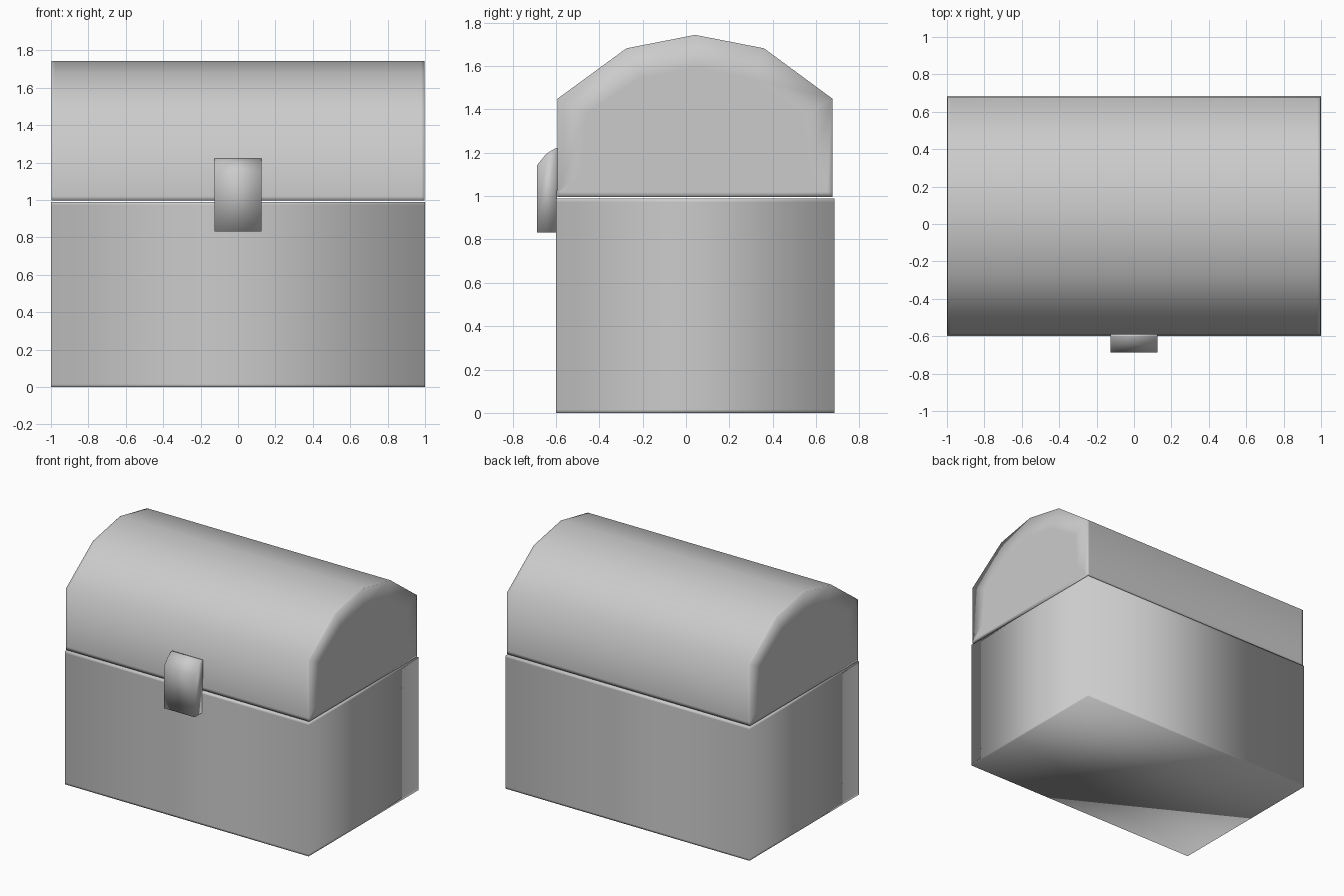
import bpy, bmesh
from mathutils import Vector

if "Cube" in bpy.data.objects:
    bpy.data.objects.remove(bpy.data.objects["Cube"])


def prism(name, profile, half_width, cuts=(), inset=0.0):
    """Extrude a (y, z) profile along x, add support loops, shade smooth."""
    bm = bmesh.new()
    face = bm.faces.new([bm.verts.new((-half_width, y, z)) for y, z in profile])
    ext = bmesh.ops.extrude_face_region(bm, geom=[face], use_keep_orig=True)
    moved = [g for g in ext["geom"] if isinstance(g, bmesh.types.BMVert)]
    bmesh.ops.translate(bm, verts=moved, vec=(2 * half_width, 0, 0))
    bmesh.ops.recalc_face_normals(bm, faces=bm.faces)
    if inset:
        ends = [f for f in bm.faces if abs(f.normal.x) > 0.9]
        bmesh.ops.inset_individual(bm, faces=ends, thickness=inset)
    for axis, value in cuts:
        no = Vector((axis == "x", 0, axis == "z"))
        bmesh.ops.bisect_plane(bm, geom=bm.verts[:] + bm.edges[:] + bm.faces[:],
                               plane_co=no * value, plane_no=no)
    bmesh.ops.recalc_face_normals(bm, faces=bm.faces)
    for f in bm.faces:
        f.smooth = True
    mesh = bpy.data.meshes.new(name)
    bm.to_mesh(mesh)
    bm.free()
    obj = bpy.data.objects.new(name, mesh)
    bpy.context.collection.objects.link(obj)
    return obj


# Box body, with support loops near the bottom and the rim
prism("chest_body", [(-0.6, 0), (0.685, 0), (0.685, 0.988), (-0.6, 0.988)], 1.0,
      cuts=[("z", 0.015), ("z", 0.973)])

# Faceted barrel lid
prism("chest_lid", [(-0.592, 0.996), (0.675, 0.996), (0.675, 1.45), (0.36, 1.682),
                    (0.042, 1.744), (-0.275, 1.682), (-0.592, 1.45)], 0.998,
      cuts=[("z", 1.02), ("x", -0.98), ("x", 0.98)], inset=0.15)

# Latch overlapping the seam at the front
prism("latch", [(-0.597, 0.832), (-0.591, 1.222), (-0.605, 1.22), (-0.645, 1.195),
                (-0.688, 1.142), (-0.688, 0.832)], 0.126)
